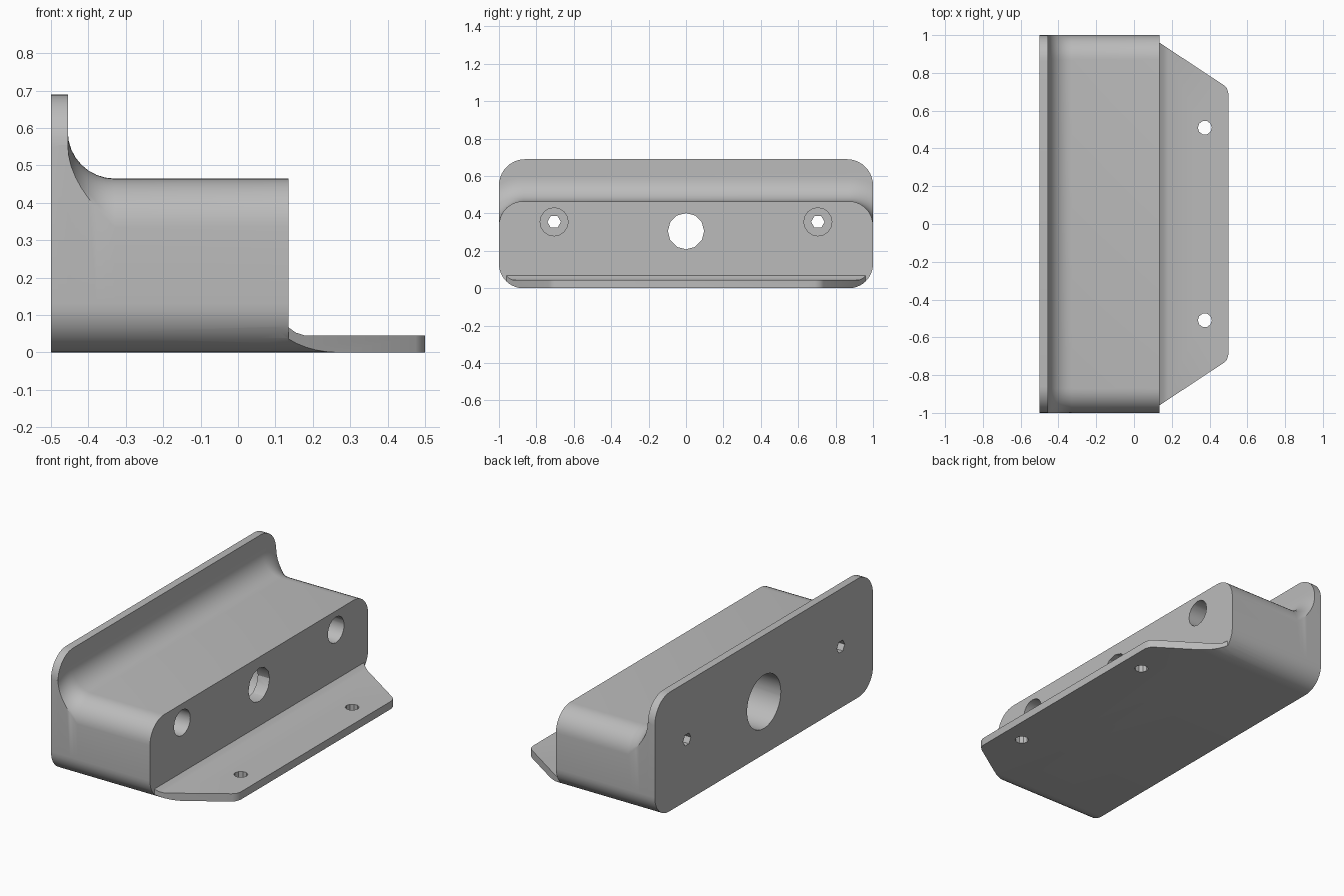
import bpy, bmesh
from math import sin, cos, pi, acos, radians

if "Cube" in bpy.data.objects:
    bpy.data.objects.remove(bpy.data.objects["Cube"])

grey = bpy.data.materials.new("plain grey")
grey.use_nodes = True
grey.diffuse_color = (0.5, 0.5, 0.5, 1)
grey.node_tree.nodes["Principled BSDF"].inputs["Base Color"].default_value = (0.5, 0.5, 0.5, 1)

R = 0.13          # corner radius of the block
TOP = 0.465       # height of the block
FRONT = 0.135     # front face of the block
COVE = 0.125      # radius of the cove below the back plate


def loft(name, rings):
    """Closed solid through rings that share one point count."""
    bm = bmesh.new()
    rows = [[bm.verts.new(p) for p in ring] for ring in rings]
    n = len(rows[0])
    for a, b in zip(rows, rows[1:]):
        for i in range(n):
            j = (i + 1) % n
            bm.faces.new((a[i], a[j], b[j], b[i]))
    bm.faces.new(rows[0])
    bm.faces.new(rows[-1])
    bmesh.ops.recalc_face_normals(bm, faces=bm.faces)
    mesh = bpy.data.meshes.new(name)
    bm.to_mesh(mesh)
    bm.free()
    mesh.materials.append(grey)
    obj = bpy.data.objects.new(name, mesh)
    bpy.context.collection.objects.link(obj)
    return obj


def arc(cy, cz, r, start, end, steps=10):
    angles = [start + (end - start) * i / steps for i in range(steps + 1)]
    return [(cy + r * cos(t), cz + r * sin(t)) for t in angles]


def section(x, cy, cz, r):
    """Mirrored outline: round bottom corner, then top corner cut off at the side."""
    start = acos(min(1, (1 - cy) / r))
    half = arc(1 - R, R, R, -pi / 2, 0) + arc(cy, cz, r, start, pi / 2)
    return [(x, y, z) for y, z in half + [(-y, z) for y, z in reversed(half)]]


def block_section(x, rise=0):
    return section(x, 1 - R, TOP - R, R + rise)


def cylinder(name, axis, centre, r, low, high, sides):
    ring = arc(*centre, r, 0, 2 * pi * (sides - 1) / sides, sides - 1)
    if axis == "x":
        return loft(name, [[(x, a, b) for a, b in ring] for x in (low, high)])
    return loft(name, [[(a, b, z) for a, b in ring] for z in (low, high)])


def combine(target, tool, operation):
    mod = target.modifiers.new("combine", "BOOLEAN")
    mod.operation, mod.object, mod.solver = operation, tool, "EXACT"
    graph = bpy.context.evaluated_depsgraph_get()
    mesh = bpy.data.meshes.new_from_object(target.evaluated_get(graph))
    target.modifiers.clear()
    target.data = mesh
    bpy.data.objects.remove(tool)


# Block with the cove sweeping up to the plate
steps = [radians(90 * i / 8) for i in range(9)]
rings = [block_section(-0.48, COVE)]
rings += [block_section(-0.33 - COVE * cos(t), COVE * (1 - sin(t))) for t in steps]
rings.append(block_section(FRONT))
bracket = loft("mounting_bracket", rings)

# Tall back plate
plate = loft("back_plate", [section(x, 0.86, 0.55, 0.14) for x in (-0.5, -0.455)])
combine(bracket, plate, "UNION")

# Flange: side profile, trimmed to its plan and to the rounded underside
profile = [(0.05, 0), (0.5, 0), (0.5, 0.045), (0.18, 0.045), (0.155, 0.053), (FRONT, 0.067), (0.05, 0.067)]
flange = loft("flange", [[(x, y, z) for x, z in profile] for y in (-1, 1)])
half = [(0.0, 1.05), (0.18, 0.93), (0.475, 0.735), (0.492, 0.718), (0.5, 0.69)]
plan = half + [(x, -y) for x, y in reversed(half)]
combine(flange, loft("plan", [[(x, y, z) for x, y in plan] for z in (-0.1, 0.2)]), "INTERSECT")
combine(flange, loft("underside", [block_section(x) for x in (-0.1, 0.6)]), "INTERSECT")
combine(bracket, flange, "UNION")

# Central bore, wider from the back
combine(bracket, cylinder("bore", "x", (0, 0.305), 0.097, -0.6, 0.3, 12), "DIFFERENCE")
combine(bracket, cylinder("back_bore", "x", (0, 0.305), 0.155, -0.6, 0.06, 32), "DIFFERENCE")

# Counterbored screw holes and flange holes
for side in (-1, 1):
    combine(bracket, cylinder("screw_hole", "x", (side * 0.705, 0.355), 0.036, -0.6, 0.3, 6), "DIFFERENCE")
    combine(bracket, cylinder("counterbore", "x", (side * 0.705, 0.355), 0.075, -0.3, 0.3, 16), "DIFFERENCE")
    combine(bracket, cylinder("flange_hole", "z", (0.375, side * 0.51), 0.037, -0.1, 0.2, 10), "DIFFERENCE")

# Smooth curves, sharp edges
bpy.ops.object.select_all(action="DESELECT")
bracket.select_set(True)
bpy.context.view_layer.objects.active = bracket
bpy.ops.object.shade_smooth_by_angle(angle=radians(30))
